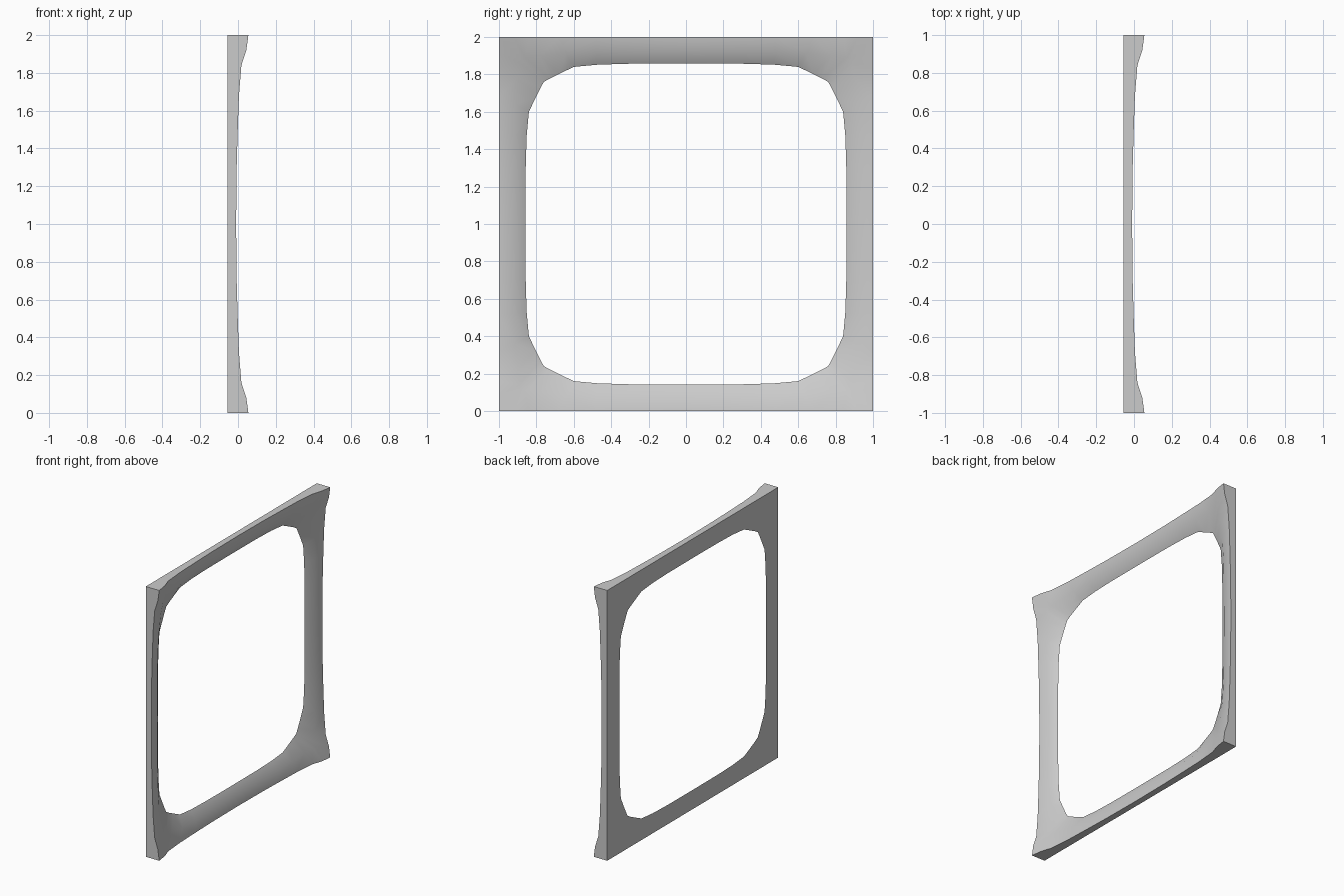
import bpy, bmesh, math
from mathutils import Vector

cube = bpy.data.objects.get("Cube")
if cube:
    bpy.data.objects.remove(cube, do_unlink=True)

BACK = -0.055

# Stations from the middle of a side to its corner:
# (outer position, outer depth), (ridge along, ridge out, ridge depth), (hole along, hole out)
stations = [
    ((0.0, -0.01), (0.0, 0.92, -0.017), (0.0, 0.858)),
    ((0.3, -0.007), (0.3, 0.92, -0.016), (0.3, 0.857)),
    ((0.48, -0.002), (0.48, 0.918, -0.013), (0.47, 0.852)),
    ((0.68, 0.005), (0.64, 0.912, -0.008), (0.6, 0.84)),
    ((0.84, 0.018), (0.78, 0.9, -0.001), (0.68, 0.802)),
    ((0.92, 0.044), (0.86, 0.89, 0.01), (0.73, 0.777)),
    ((1.0, 0.055), (0.885, 0.885, 0.014), (0.76, 0.76)),
]


def section(outer, ridge, hole):
    """Closed cross-section of the frame bar as (depth, along, out) points."""
    return [(BACK, outer[0], 1), (outer[1], outer[0], 1),
            (ridge[2], ridge[0], ridge[1]), (BACK, hole[0], hole[1])]


# Frame: one eighth repeated by mirroring and swapping axes
bm = bmesh.new()
for swap in (False, True):
    for sa in (-1, 1):
        for so in (-1, 1):
            loops = []
            for st in stations:
                loop = []
                for x, a, o in section(*st):
                    y, z = (o * so, a * sa) if swap else (a * sa, o * so)
                    loop.append(bm.verts.new(Vector((x, y, z + 1))))
                loops.append(loop)
            for p, q in zip(loops, loops[1:]):
                for i in range(4):
                    j = (i + 1) % 4
                    bm.faces.new((p[i], p[j], q[j], q[i]))
bmesh.ops.remove_doubles(bm, verts=bm.verts, dist=0.0001)
bmesh.ops.recalc_face_normals(bm, faces=bm.faces)

mesh = bpy.data.meshes.new("window_frame")
bm.to_mesh(mesh)
bm.free()
frame = bpy.data.objects.new("window_frame", mesh)
bpy.context.collection.objects.link(frame)

# Plain grey finish
grey = bpy.data.materials.new("light_grey")
grey.use_nodes = True
colour = (0.6, 0.6, 0.6, 1)
grey.diffuse_color = colour
grey.node_tree.nodes["Principled BSDF"].inputs["Base Color"].default_value = colour
mesh.materials.append(grey)

# Smooth sculpted side, crisp outer edges
bpy.ops.object.select_all(action='DESELECT')
frame.select_set(True)
bpy.context.view_layer.objects.active = frame
bpy.ops.object.shade_smooth_by_angle(angle=math.radians(30))
